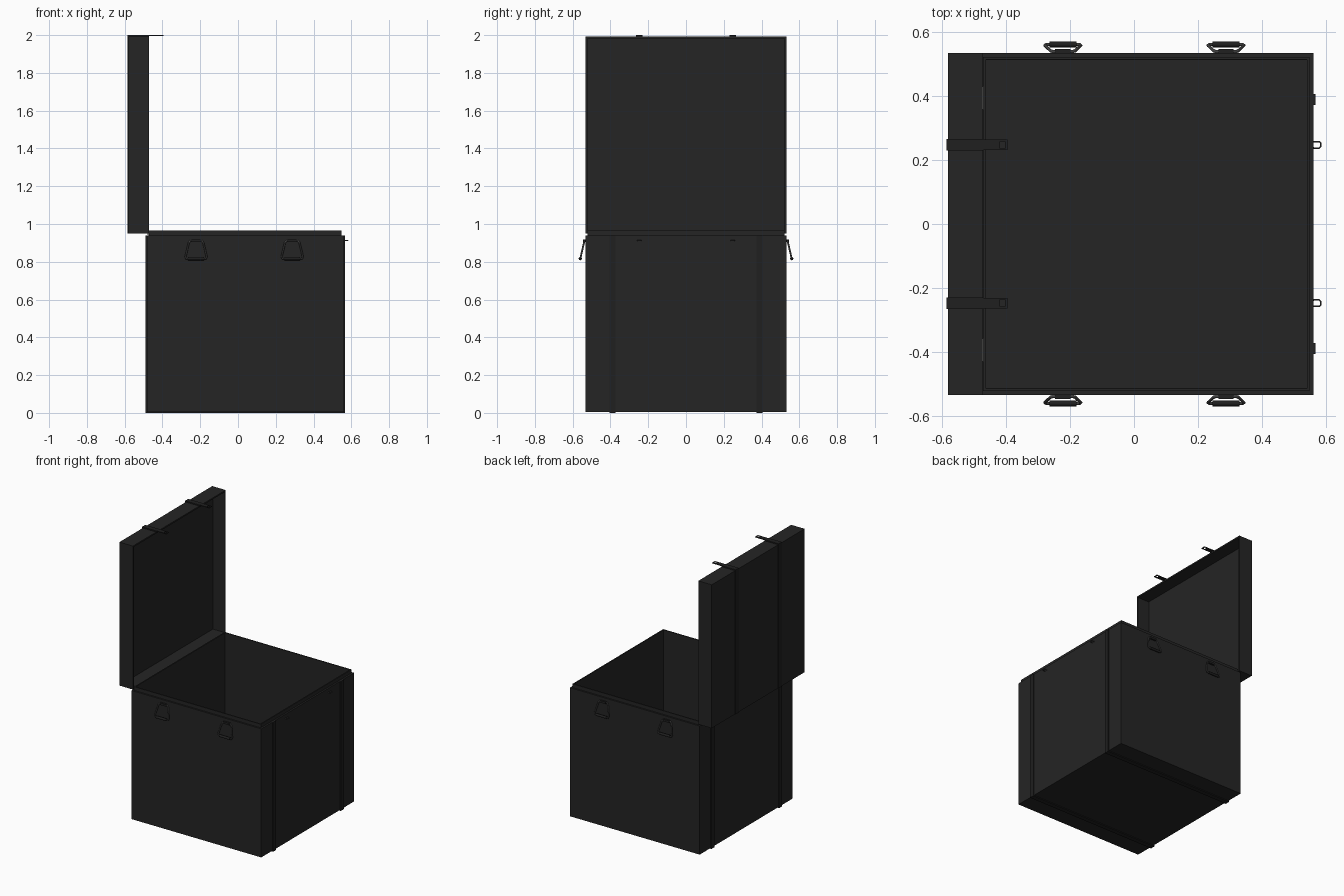
import bpy, bmesh
from mathutils import Vector

if "Cube" in bpy.data.objects:
    bpy.data.objects.remove(bpy.data.objects["Cube"])


def material(name, r, g, b):
    m = bpy.data.materials.new(name)
    m.diffuse_color = (r, g, b, 1)
    m.use_nodes = True
    m.node_tree.nodes["Principled BSDF"].inputs["Base Color"].default_value = m.diffuse_color
    return m


BLACK = material("black leather", 0.018, 0.018, 0.018)
STRAP = material("dark strap", 0.014, 0.014, 0.014)
METAL = material("dark grey metal", 0.06, 0.06, 0.06)
STEEL = material("hinge steel", 0.2, 0.2, 0.19)


def finish(bm, name, mat):
    bmesh.ops.recalc_face_normals(bm, faces=bm.faces)
    me = bpy.data.meshes.new(name)
    bm.to_mesh(me)
    bm.free()
    me.materials.append(mat)
    ob = bpy.data.objects.new(name, me)
    bpy.context.collection.objects.link(ob)
    return ob


def add_box(bm, lo, hi):
    lo, hi = Vector(lo), Vector(hi)
    vs = bmesh.ops.create_cube(bm, size=1)["verts"]
    for v in vs:
        v.co = (lo + hi) / 2 + v.co * (hi - lo)
    return list({f for v in vs for f in v.link_faces})


def boxes(name, mat, *pairs):
    bm = bmesh.new()
    for lo, hi in pairs:
        add_box(bm, lo, hi)
    return finish(bm, name, mat)


def tray(name, lo, hi, axis, steps):
    """Box opened on its +axis side; steps are (inset, offset) of the rim face."""
    bm = bmesh.new()
    faces = add_box(bm, lo, hi)
    rim = max(faces, key=lambda f: f.calc_center_median()[axis])
    for inset, offset in steps:
        if inset:
            bmesh.ops.inset_region(bm, faces=[rim], thickness=inset)
        if offset:
            # a tiny extra inset ring gives the new wall its own vertices
            bmesh.ops.inset_region(bm, faces=[rim], thickness=0.0001)
            for v in rim.verts:
                v.co[axis] += offset
    return finish(bm, name, BLACK)


def tube(name, pts, radius, mat, cyclic=False, sides=2):
    cu = bpy.data.curves.new(name, "CURVE")
    cu.dimensions = "3D"
    cu.bevel_depth = radius
    cu.bevel_resolution = sides
    cu.use_fill_caps = True
    sp = cu.splines.new("POLY")
    sp.points.add(len(pts) - 1)
    for p, co in zip(sp.points, pts):
        p.co = (*co, 1)
    sp.use_cyclic_u = cyclic
    cu.materials.append(mat)
    ob = bpy.data.objects.new(name, cu)
    bpy.context.collection.objects.link(ob)
    return ob


# case body with raised inner lip, and the lid standing open at the back
tray("case_body", (-0.483, -0.533, 0.006), (0.56, 0.533, 0.94), 2,
     [(0.017, 0.026), (0.012, -0.94)])
tray("lid", (-0.58, -0.533, 0.95), (-0.472, 0.533, 1.992), 0,
     [(0.015, -0.095)])

for s in (-1, 1):
    # bands wrapped round front, bottom and back of the body
    a, b = sorted((s * 0.372, s * 0.406))
    boxes("body_band", STRAP,
          ((0.558, a, 0), (0.566, b, 0.94)),
          ((-0.489, a, 0), (0.566, b, 0.008)),
          ((-0.489, a, 0), (-0.481, b, 0.94)))

    # strap over the lid, ending in a slotted tab
    y = s * 0.247
    w = 0.018
    boxes("lid_strap", STRAP,
          ((-0.585, y - w, 0.95), (-0.578, y + w, 2.0)),
          ((-0.585, y - w, 1.99), (-0.47, y + w, 2.0)))
    w = 0.016
    boxes("latch_tab", STRAP,
          ((-0.53, y - w, 1.995), (-0.418, y + w, 2.0)),
          ((-0.402, y - w, 1.995), (-0.394, y + w, 2.0)),
          ((-0.418, y - w, 1.995), (-0.402, y - w + 0.005, 2.0)),
          ((-0.418, y + w - 0.005, 1.995), (-0.402, y + w, 2.0)))

    # wire staple that the tab closes over
    tube("latch_staple", [(0.555, y - 0.01, 0.912), (0.578, y - 0.01, 0.912),
                          (0.582, y - 0.006, 0.912), (0.582, y + 0.006, 0.912),
                          (0.578, y + 0.01, 0.912), (0.555, y + 0.01, 0.912)],
         0.0025, METAL)

    # hinge: knuckle with two leaves
    h = s * 0.393
    tube("hinge_knuckle", [(-0.474, h - 0.036, 0.946), (-0.474, h + 0.036, 0.946)],
         0.006, STEEL)
    boxes("hinge_leaf", STEEL,
          ((-0.473, h - 0.036, 0.945), (-0.467, h + 0.036, 0.962)),
          ((-0.474, h - 0.036, 0.94), (-0.464, h + 0.036, 0.944)))

    # hanging wire handles with a leather grip and a top clip
    for x in (-0.222, 0.287):
        outline = [(-0.03, 0.538, 0.912), (0.03, 0.538, 0.912), (0.038, 0.54, 0.902),
                   (0.056, 0.557, 0.828), (0.052, 0.56, 0.816),
                   (-0.052, 0.56, 0.816), (-0.056, 0.557, 0.828), (-0.038, 0.54, 0.902)]
        tube("handle_wire", [(x + px, s * py, pz) for px, py, pz in outline],
             0.005, METAL, cyclic=True)
        tube("handle_grip", [(x - 0.042, s * 0.56, 0.817), (x + 0.042, s * 0.56, 0.817)],
             0.009, STRAP)
        boxes("handle_clip", STRAP,
              ((x - 0.024, min(s * 0.531, s * 0.546), 0.904),
               (x + 0.024, max(s * 0.531, s * 0.546), 0.919)))
